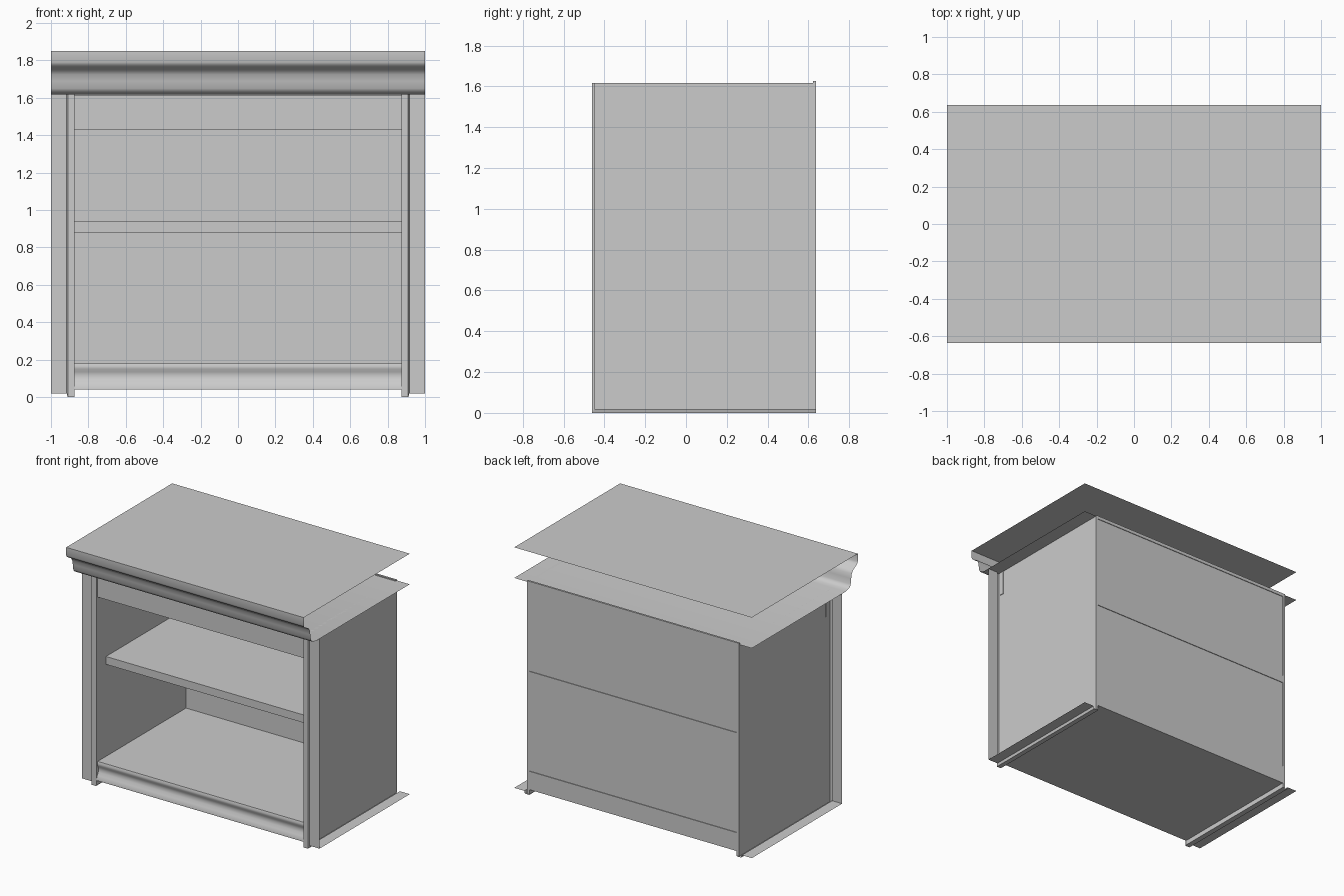
import bpy, bmesh
from math import radians

if "Cube" in bpy.data.objects:
    bpy.data.objects.remove(bpy.data.objects["Cube"])


def make(name, verts, faces, mirror=False, smooth=False):
    bm = bmesh.new()
    vs = [bm.verts.new(v) for v in verts]
    for f in faces:
        bm.faces.new([vs[i] for i in f])
    bmesh.ops.recalc_face_normals(bm, faces=bm.faces)
    me = bpy.data.meshes.new(name)
    bm.to_mesh(me)
    bm.free()
    ob = bpy.data.objects.new(name, me)
    bpy.context.collection.objects.link(ob)
    if mirror:
        m = ob.modifiers.new("mirror", 'MIRROR')
        m.use_axis[0] = True
        m.merge_threshold = 0.0001
    if smooth:
        bpy.ops.object.select_all(action='DESELECT')
        ob.select_set(True)
        bpy.context.view_layer.objects.active = ob
        bpy.ops.object.shade_smooth_by_angle(angle=radians(50))
    return ob


def extrude_x(name, prof, x0, x1, closed=True, smooth=False, mirror=False):
    """Extrude a (y, z) profile along x; open profiles become thin sheets."""
    n = len(prof)
    verts = [(x, y, z) for x in (x0, x1) for y, z in prof]
    count = n if closed else n - 1
    faces = [(i, (i + 1) % n, n + (i + 1) % n, n + i) for i in range(count)]
    if closed:
        faces += [tuple(range(n)), tuple(range(n, 2 * n))]
    return make(name, verts, faces, mirror, smooth)


def rect(y0, y1, z0, z1):
    return [(y0, z0), (y1, z0), (y1, z1), (y0, z1)]


IN, BACK, FRONT, TOP = 0.873, 0.637, -0.46, 1.617

# Counter top, moulded front and underside in one open sheet
extrude_x("counter_top", [
    (BACK, 1.85), (-BACK, 1.85), (-BACK, 1.79), (-0.63, 1.775), (-0.605, 1.76),
    (-0.578, 1.745), (-0.565, 1.725), (-0.558, 1.69), (-0.552, 1.65),
    (-0.542, 1.632), (-0.52, 1.623), (-0.49, TOP), (BACK, TOP)],
    -1, 1, closed=False, smooth=True)

# Side walls
extrude_x("side_wall", rect(FRONT + 0.004, BACK, 0.004, TOP), IN, 0.892, mirror=True)

# Stepped trim running along the floor and up each front corner
section = [(IN, 0), (0.91, 0), (0.916, 1), (1.0, 1)]
verts, faces = [], []
for x, s in section:
    y, z = FRONT + 0.012 * s, 0.02 * s
    verts += [(x, BACK, z), (x, y, z), (x, y, TOP)]
for i in range(len(section) - 1):
    for k in range(2):
        a = 3 * i + k
        faces.append((a, a + 1, a + 4, a + 3))
make("corner_trim", verts, faces, mirror=True)

# Base with coved front
extrude_x("base", [
    (BACK, 0.04), (-0.455, 0.04), (-0.455, 0.05), (-0.445, 0.075),
    (-0.434, 0.095), (-0.43, 0.115), (-0.434, 0.135), (-0.443, 0.15),
    (-0.445, 0.165), (-0.44, 0.18), (BACK, 0.18)], -IN, IN, smooth=True)

# Shelf and upper front rail (rail ends poke through the walls)
extrude_x("shelf", rect(-0.34, BACK, 0.88, 0.94), -IN, IN)
extrude_x("front_rail", rect(-0.44, -0.405, 1.43, TOP - 0.002), -0.897, 0.897)

# Back panels between the shelf levels, slightly inset
for i, (z0, z1) in enumerate([(0.18, 0.88), (0.94, 1.622)]):
    extrude_x("back_panel_%d" % i, rect(0.622, 0.632, z0, z1), -IN, IN)
extrude_x("back_lip", rect(0.622, BACK, 1.6, 1.625), -0.892, 0.892)
